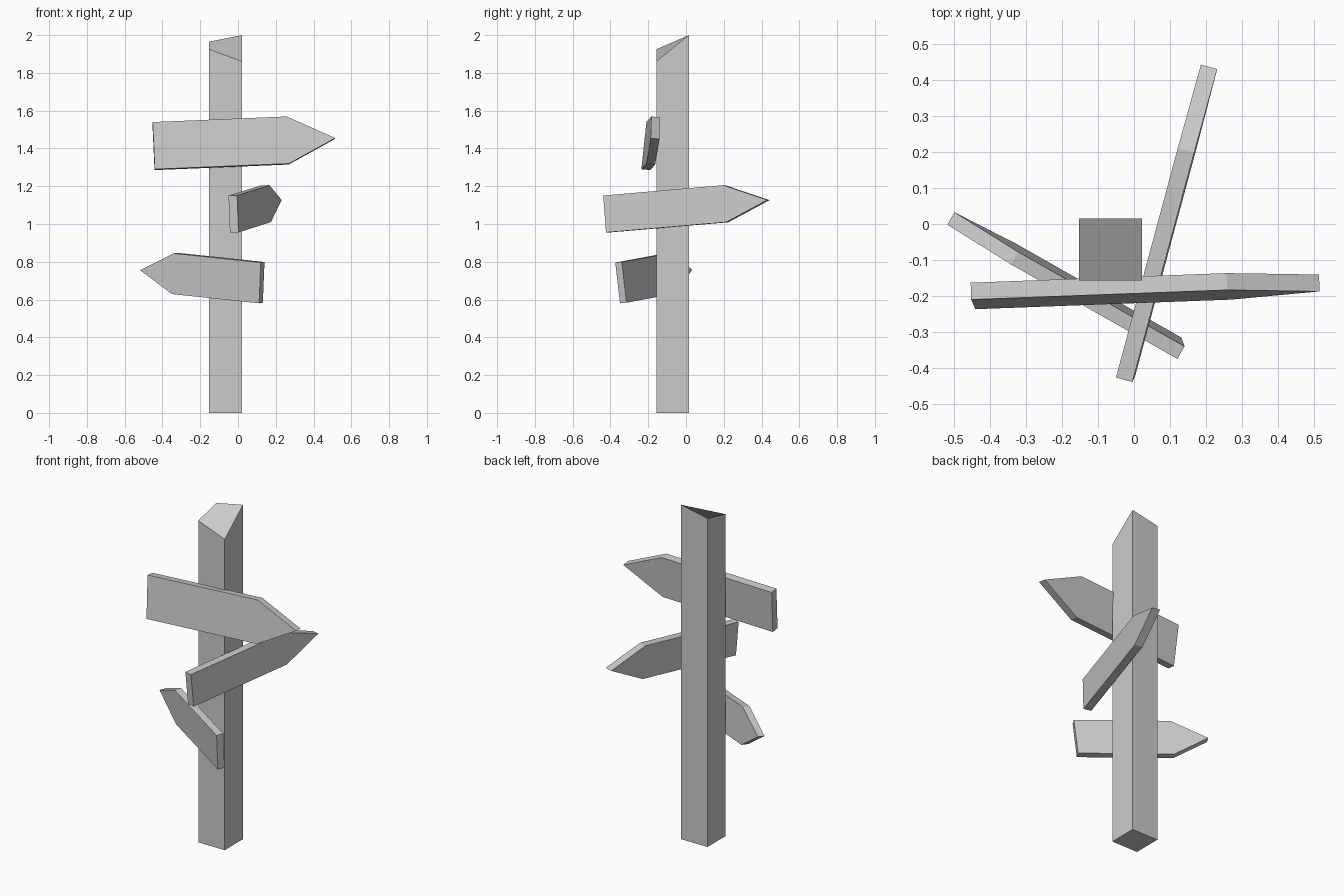
import bpy
import bmesh
from mathutils import Vector

if "Cube" in bpy.data.objects:
    bpy.data.objects.remove(bpy.data.objects["Cube"])


def finish(name, bm):
    bmesh.ops.recalc_face_normals(bm, faces=bm.faces)
    mesh = bpy.data.meshes.new(name)
    bm.to_mesh(mesh)
    bm.free()
    obj = bpy.data.objects.new(name, mesh)
    bpy.context.collection.objects.link(obj)
    return obj


def extrude_profile(bm, points, offset):
    """Make a face from points, extrude it by offset and return the new vertices."""
    face = bm.faces.new([bm.verts.new(p) for p in points])
    result = bmesh.ops.extrude_face_region(bm, geom=[face], use_keep_orig=True)
    verts = [g for g in result["geom"] if isinstance(g, bmesh.types.BMVert)]
    bmesh.ops.translate(bm, verts=verts, vec=offset)
    return verts


def arrow_board(name, tail, tip, up, height, shaft, thickness):
    """Pointed plank: tail and tip are centre points on its outer face."""
    tail, tip = Vector(tail), Vector(tip)
    along = tip - tail
    normal = along.cross(Vector(up)).normalized()
    side = normal.cross(along).normalized() * height / 2
    shoulder = tail + along * shaft
    outline = [tail + side, tail - side, shoulder - side, tip, shoulder + side]
    bm = bmesh.new()
    extrude_profile(bm, outline, -normal * thickness)
    return finish(name, bm)


# Square post with a roughly slanted cut at the top
x0, x1, y0, y1 = -0.153, 0.022, -0.157, 0.015
bm = bmesh.new()
top = extrude_profile(
    bm, [(x0, y0, 0), (x1, y0, 0), (x1, y1, 0), (x0, y1, 0)], (0, 0, 1))
cut = {(False, False): 1.925, (True, False): 1.86,
       (True, True): 2.0, (False, True): 1.965}
for v in top:
    v.co.z = cut[(v.co.x > -0.06, v.co.y > -0.07)]
finish("post", bm)

# Three arrow boards, each tilted its own way
arrow_board("top_board", (-0.446, -0.223, 1.415), (0.515, -0.187, 1.455),
            (-0.007, 0.027, 0.25), 0.251, 0.739, 0.047)
arrow_board("middle_board", (-0.001, -0.431, 1.053), (0.231, 0.43, 1.127),
            (-0.007, -0.013, 0.195), 0.196, 0.739, 0.047)
arrow_board("bottom_board", (0.116, -0.362, 0.688), (-0.518, -0.002, 0.755),
            (0.006, -0.023, 0.215), 0.217, 0.728, -0.040)
